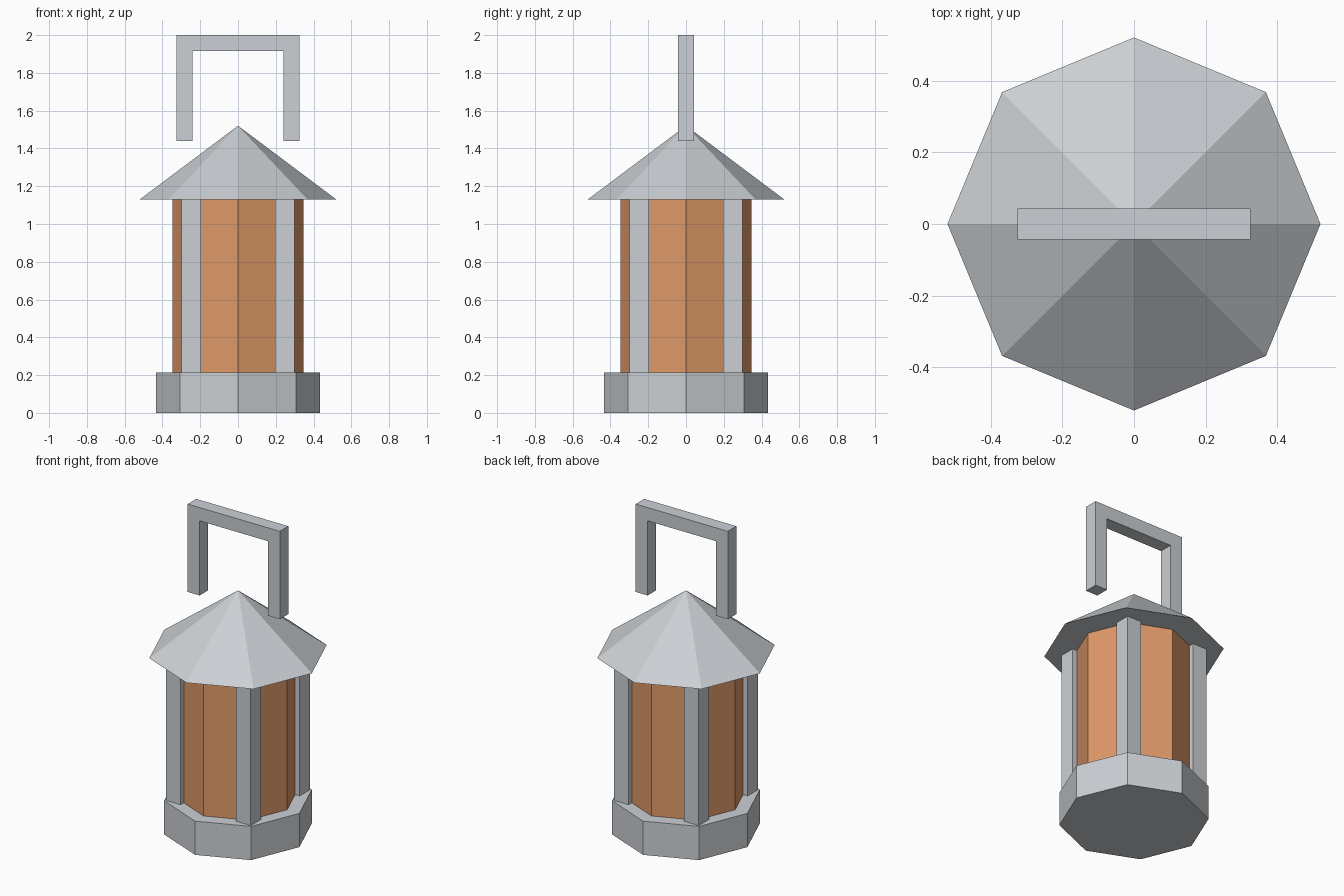
import bpy
import bmesh
import math

if "Cube" in bpy.data.objects:
    bpy.data.objects.remove(bpy.data.objects["Cube"], do_unlink=True)


def make_material(name, rgb):
    mat = bpy.data.materials.new(name)
    mat.use_nodes = True
    mat.diffuse_color = (*rgb, 1)
    mat.node_tree.nodes["Principled BSDF"].inputs["Base Color"].default_value = (*rgb, 1)
    return mat


metal = make_material("pale grey metal", (0.60, 0.63, 0.66))
amber = make_material("amber pane", (0.74, 0.32, 0.14))


def prism(name, outline, direction, mat):
    """Extrude a closed flat outline along a direction."""
    bm = bmesh.new()
    face = bm.faces.new([bm.verts.new(p) for p in outline])
    extruded = bmesh.ops.extrude_face_region(bm, geom=[face], use_keep_orig=True)
    moved = [g for g in extruded["geom"] if isinstance(g, bmesh.types.BMVert)]
    bmesh.ops.translate(bm, verts=moved, vec=direction)
    return finish(name, bm, mat)


def finish(name, bm, mat):
    bmesh.ops.recalc_face_normals(bm, faces=bm.faces)
    mesh = bpy.data.meshes.new(name)
    bm.to_mesh(mesh)
    bm.free()
    mesh.materials.append(mat)
    obj = bpy.data.objects.new(name, mesh)
    bpy.context.collection.objects.link(obj)
    return obj


def octagon(radius, z):
    return [(radius * math.cos(i * math.pi / 4), radius * math.sin(i * math.pi / 4), z)
            for i in range(8)]


BASE_TOP, EAVES, APEX = 0.215, 1.13, 1.52
WALL = EAVES - BASE_TOP

# Eight-sided base and amber body
prism("base", octagon(0.433, 0), (0, 0, BASE_TOP), metal)
prism("glass_body", octagon(0.347, BASE_TOP), (0, 0, WALL), amber)

# Square corner posts
c, h = 0.247, 0.051
for depth, sy in (("front", -1), ("back", 1)):
    for side, sx in (("left", 1), ("right", -1)):
        square = [(sx * c + dx, sy * c + dy, BASE_TOP)
                  for dx, dy in ((-h, -h), (h, -h), (h, h), (-h, h))]
        prism(f"{depth}_{side}_post", square, (0, 0, WALL), metal)

# Pointed roof with a flat underside
bm = bmesh.new()
rim = [bm.verts.new(p) for p in octagon(0.52, EAVES)]
tip = bm.verts.new((0, 0, APEX))
bm.faces.new(rim)
for i, vert in enumerate(rim):
    bm.faces.new((vert, rim[(i + 1) % len(rim)], tip))
finish("roof", bm, metal)

# Square arch handle hovering over the roof
outer, inner, half = 0.325, 0.24, 0.043
foot, under, top = 1.44, 1.915, 2.0
right_half = [(outer, top), (outer, foot), (inner, foot), (inner, under)]
arch = right_half + [(-x, z) for x, z in reversed(right_half)]
prism("handle", [(x, -half, z) for x, z in arch], (0, 2 * half, 0), metal)
